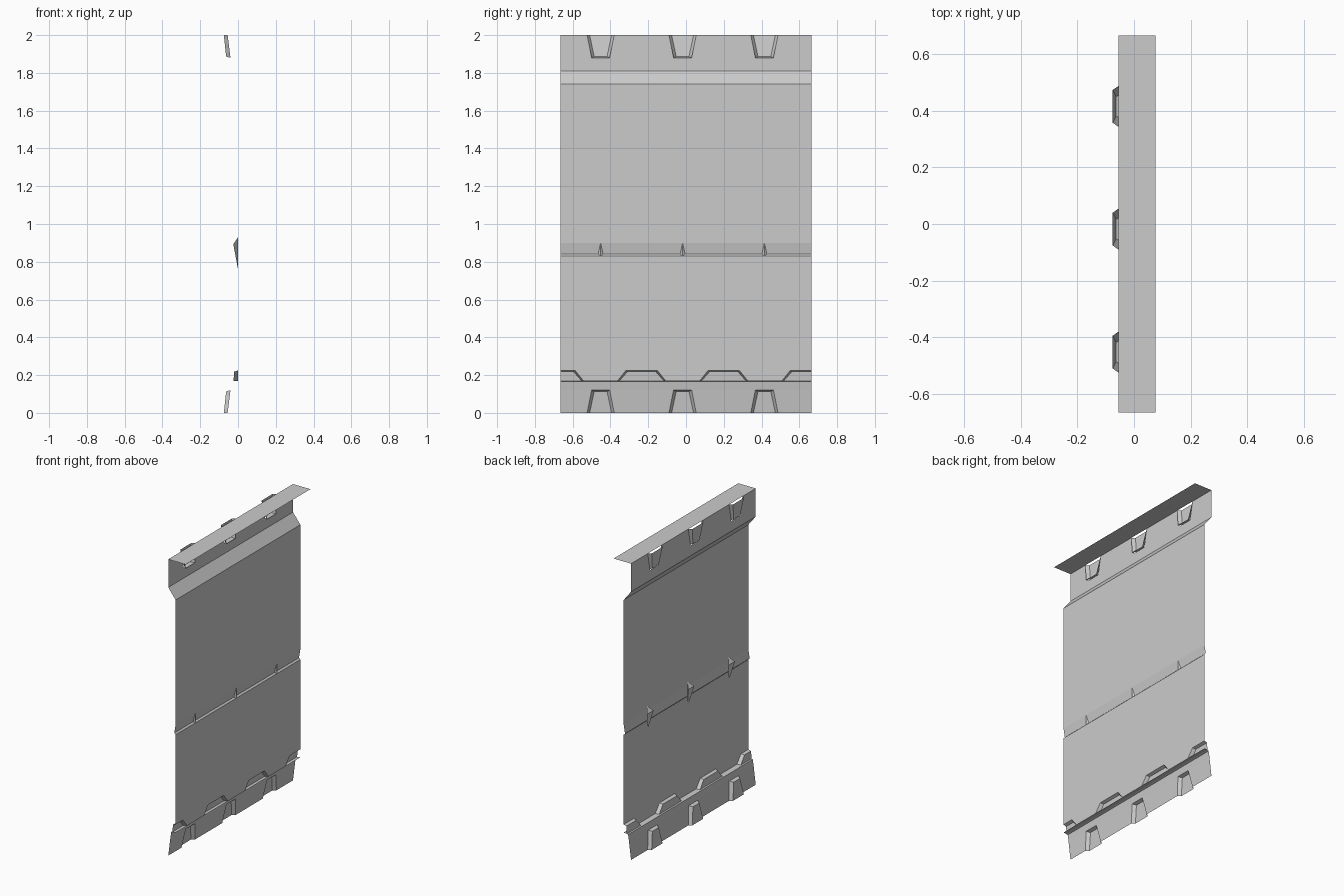
import bpy, bmesh

if "Cube" in bpy.data.objects:
    bpy.data.objects.remove(bpy.data.objects["Cube"])

Y = 0.665                                   # half width of the panel
CLIPS = (-0.452, -0.018, 0.415)             # centres of the clip recesses
VENTS = (-0.67, -0.235, 0.2, 0.635)         # centres of the wide recesses


def clamp(y):
    return max(-Y, min(Y, y))


def make_object(name, faces):
    bm = bmesh.new()
    for f in faces:
        bm.faces.new([bm.verts.new(p) for p in f])
    bmesh.ops.remove_doubles(bm, verts=bm.verts, dist=1e-5)
    bmesh.ops.recalc_face_normals(bm, faces=bm.faces)
    mesh = bpy.data.meshes.new(name)
    bm.to_mesh(mesh)
    bm.free()
    ob = bpy.data.objects.new(name, mesh)
    bpy.context.collection.objects.link(ob)
    return ob


def strips(profile):
    """Sheet swept along y from an (x, z) profile."""
    return [[(x0, -Y, z0), (x0, Y, z0), (x1, Y, z1), (x1, -Y, z1)]
            for (x0, z0), (x1, z1) in zip(profile, profile[1:])]


def wall_with_gaps(base, end, centres, wb, we):
    """Wall pieces left between trapezoid openings running from base to end."""
    (xb, zb), (xe, ze) = base, end
    faces, lb, le = [], -Y, -Y
    for c in list(centres) + [9]:
        rb, re = clamp(c - wb), clamp(c - we)
        if re - le > 1e-4:
            faces.append([(xb, lb, zb), (xb, rb, zb), (xe, re, ze), (xe, le, ze)])
        lb, le = clamp(c + wb), clamp(c + we)
    if len(faces) and lb >= Y:
        return faces
    return faces


def tray(c, rim, back, wb, we, inset):
    """Open recess: back face, two sloped sides and an end ledge."""
    (xb, zb), (xe, ze) = rim
    (ub, vb), (ue, ve) = back

    def side(s):
        return [(xb, clamp(c + s * wb), zb), (xe, clamp(c + s * we), ze),
                (ue, clamp(c + s * (we - inset)), ve), (ub, clamp(c + s * (wb - inset)), vb)]
    a, b = side(-1), side(1)
    faces = [[a[3], b[3], b[2], a[2]], [a[1], b[1], b[2], a[2]]]
    for f, s in ((a, -1), (b, 1)):
        if abs(c + s * wb) < Y:             # sides past the panel edge stay open
            faces.append(f)
    return faces


# plain wall: foot, ledge, shallow groove, shoulder
wall = strips([(-0.04, 0.12), (-0.033, 0.165), (-0.022, 0.168), (0, 0.17)])
wall += strips([(0, 0.225), (0, 0.83), (-0.01, 0.84), (0, 0.9), (0, 1.74),
                (-0.055, 1.81), (-0.055, 1.88)])
# wall bands interrupted by the recesses
wall += wall_with_gaps((-0.055, 0), (-0.04, 0.12), CLIPS, 0.072, 0.048)
wall += wall_with_gaps((0, 0.17), (0, 0.225), VENTS, 0.127, 0.083)
wall += wall_with_gaps((-0.055, 2), (-0.055, 1.88), CLIPS, 0.072, 0.048)
make_object("wall_sheet", wall)

# top lip
make_object("top_lip", strips([(-0.055, 2), (0.075, 2)]))

# clip recesses at the foot and, flipped, at the top
for name, m in (("foot_clips", lambda z: z), ("top_clips", lambda z: 2 - z)):
    faces = []
    for c in CLIPS:
        faces += tray(c, ((-0.055, m(0)), (-0.04, m(0.12))),
                      ((-0.075, m(0)), (-0.063, m(0.113))), 0.072, 0.048, 0.014)
    make_object(name, faces)

# wide recesses above the ledge
faces = []
for c in VENTS:
    faces += tray(c, ((0, 0.17), (0, 0.225)), ((-0.024, 0.168), (-0.02, 0.218)),
                  0.127, 0.083, 0.008)
make_object("vent_recesses", faces)

# small hooks on the back of the groove
faces = []
for c in CLIPS:
    t, l, r, b = (0, c, 0.93), (-0.025, c - 0.034, 0.893), (-0.025, c + 0.034, 0.893), (0, c, 0.76)
    faces += [[t, l, r], [l, b, r], [t, b, l], [t, r, b]]
make_object("back_hooks", faces)
